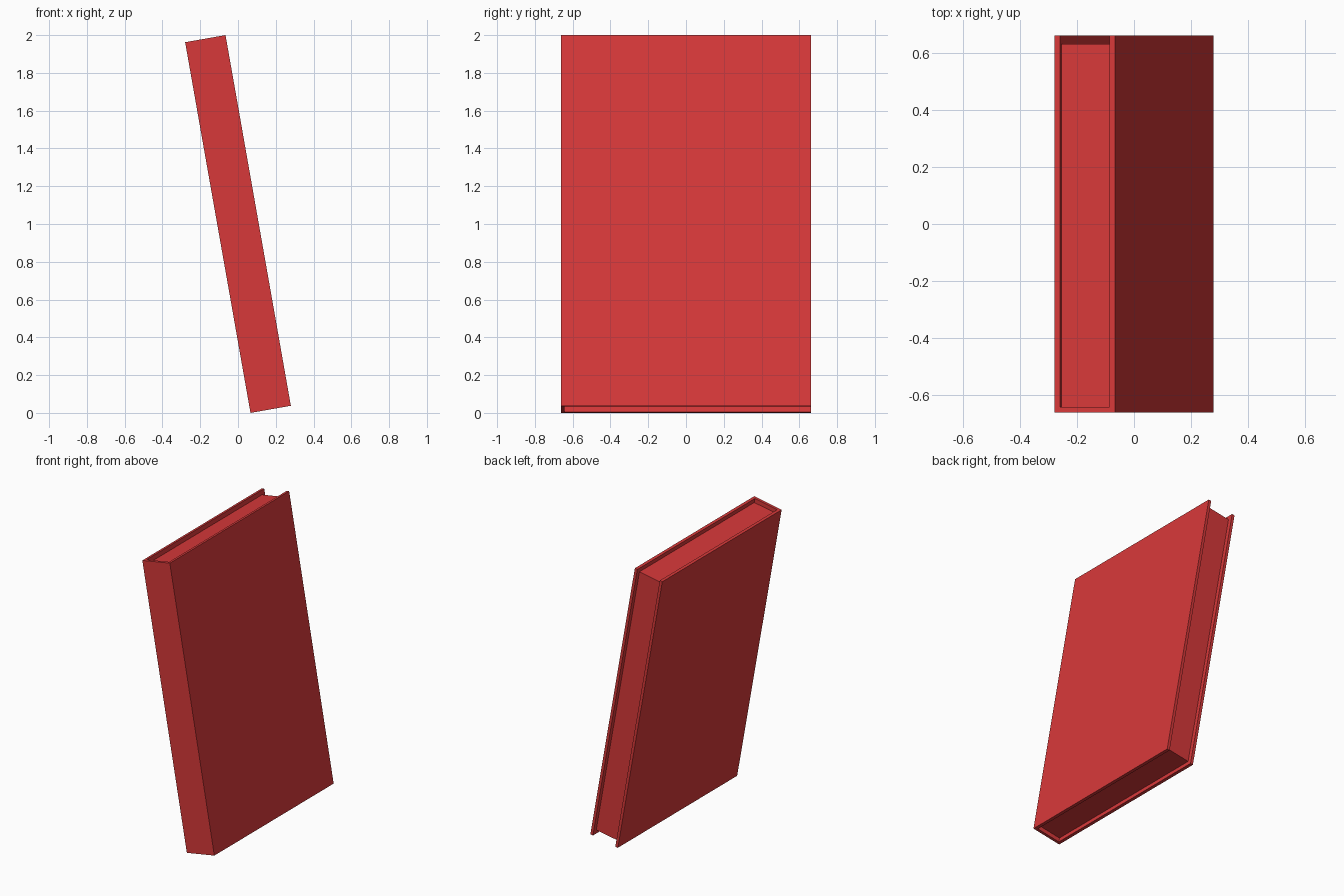
import bpy
from math import radians, sin, cos
from mathutils import Matrix

cube = bpy.data.objects.get("Cube")
if cube:
    bpy.data.objects.remove(cube, do_unlink=True)

# Single red cloth colour
RED = (0.68, 0.04, 0.041, 1.0)
red = bpy.data.materials.new("book red")
red.use_nodes = True
red.diffuse_color = RED
bsdf = next(n for n in red.node_tree.nodes if n.type == 'BSDF_PRINCIPLED')
bsdf.inputs["Base Color"].default_value = RED

# Book dimensions before leaning
TILT = radians(10)
THICK, DEPTH = 0.217, 1.325
HEIGHT = (2 - THICK * sin(TILT)) / cos(TILT)
BOARD = 0.02      # board thickness
LIP = 0.03        # how far the boards overhang the pages

lean = Matrix.Translation((0, 0, 1)) @ Matrix.Rotation(-TILT, 4, 'Y')


def box(name, size, centre):
    """Flat-sided box in book space, leaned into place."""
    bpy.ops.mesh.primitive_cube_add(size=1)
    ob = bpy.context.object
    ob.name = ob.data.name = name
    ob.data.transform(lean @ Matrix.Translation(centre) @ Matrix.Diagonal((*size, 1)))
    ob.data.materials.append(red)
    return ob


# Two cover boards
for side, name in ((1, "left_cover"), (-1, "right_cover")):
    box(name, (BOARD, DEPTH, HEIGHT), (side * (THICK - BOARD) / 2, 0, 0))

# Spine joining the boards at the front
inner = THICK - 2 * BOARD
box("spine", (inner, BOARD, HEIGHT), (0, (BOARD - DEPTH) / 2, 0))

# Page block, recessed at the top, bottom and fore edge
box("page_block", (inner, DEPTH - BOARD - LIP, HEIGHT - 2 * LIP),
    (0, (BOARD - LIP) / 2, 0))
